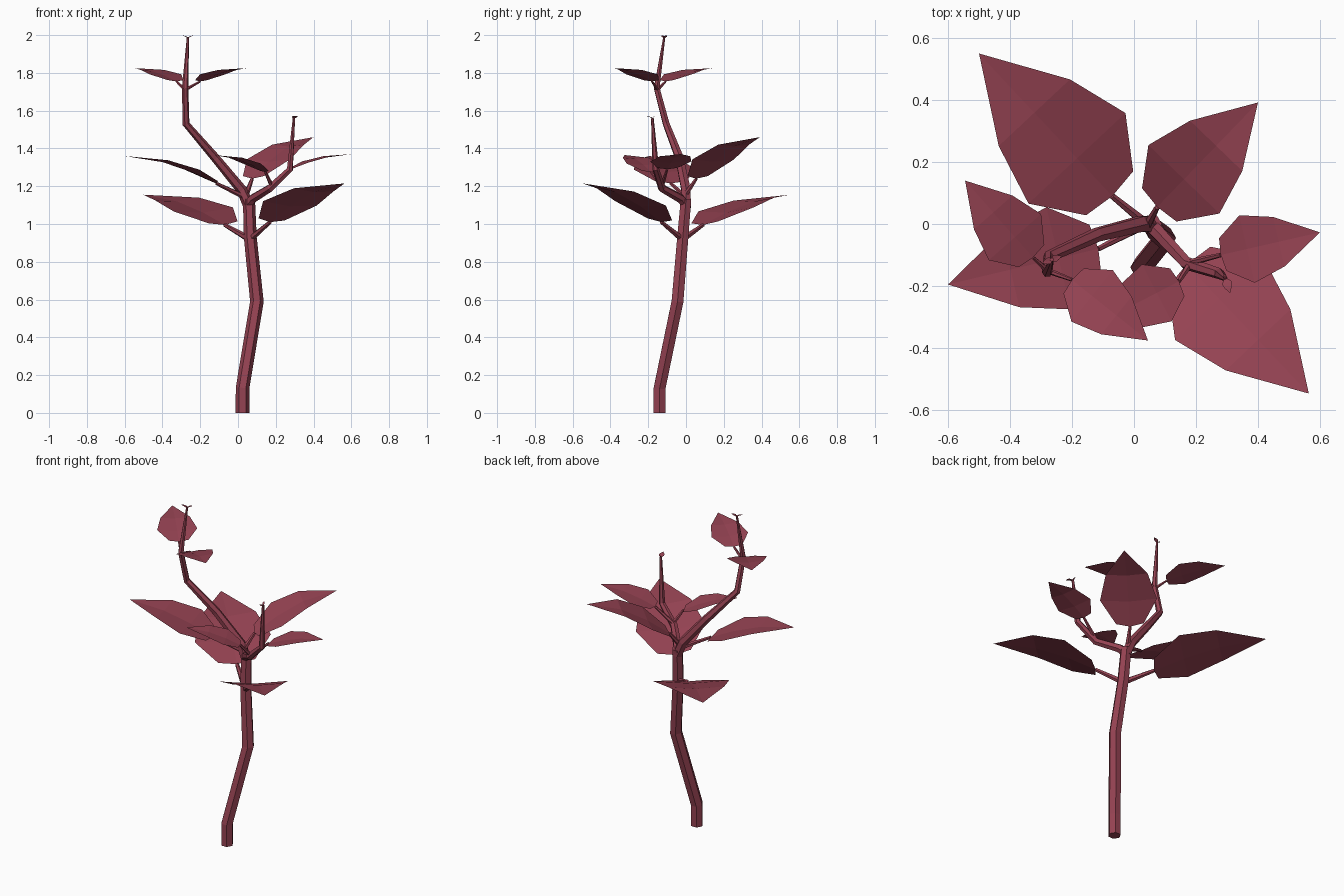
import bpy, bmesh, math
from mathutils import Vector

if "Cube" in bpy.data.objects:
    bpy.data.objects.remove(bpy.data.objects["Cube"])

mat = bpy.data.materials.new("dark_red_plant")
mat.diffuse_color = (0.30, 0.055, 0.085, 1)
mat.use_nodes = True
mat.node_tree.nodes["Principled BSDF"].inputs["Base Color"].default_value = mat.diffuse_color


def finish(name, bm):
    me = bpy.data.meshes.new(name)
    bm.to_mesh(me)
    bm.free()
    me.materials.append(mat)
    ob = bpy.data.objects.new(name, me)
    bpy.context.collection.objects.link(ob)


def tube(name, path, radii, sides=6):
    """Low-poly tapered tube swept along a few points."""
    pts = [Vector(p) for p in path]
    bm = bmesh.new()
    rings = []
    side = Vector((1, 0, 0))
    for i, p in enumerate(pts):
        d_in = (p - pts[i - 1]).normalized() if i else Vector()
        d_out = (pts[i + 1] - p).normalized() if i < len(pts) - 1 else Vector()
        d = (d_in + d_out).normalized()
        if i == 0 and abs(d.x) > 0.9:
            side = Vector((0, 0, 1))
        side = (side - d * side.dot(d)).normalized()
        up = d.cross(side)
        rings.append([bm.verts.new(p + radii[i] * (math.cos(a) * side + math.sin(a) * up))
                      for a in (math.tau * k / sides for k in range(sides))])
    for a, b in zip(rings, rings[1:]):
        for k in range(sides):
            n = (k + 1) % sides
            bm.faces.new((a[k], a[n], b[n], b[k]))
    bm.faces.new(rings[0][::-1])
    bm.faces.new(rings[-1])
    finish(name, bm)


# blade outline: (fraction along midrib, half width / length)
OUTLINE = [(0.02, 0.165), (0.265, 0.34), (0.585, 0.25)]


def blade(name, base, tip, roll=0.0):
    """Leaf blade folded along its midrib and arching toward the tip."""
    base, tip = Vector(base), Vector(tip)
    run = Vector((tip.x - base.x, tip.y - base.y, 0))
    length, rise = run.length, tip.z - base.z
    right = Vector((run.y, -run.x, 0)).normalized()
    bm = bmesh.new()

    def point(t, w):
        z = rise * (1 - (1 - t) ** 1.7) + 0.08 * abs(w) * length + roll * w * length
        return bm.verts.new(base + run * t + right * w * length + Vector((0, 0, z)))

    start, end = point(0, 0), point(1, 0)
    mid = [point(t, 0) for t, w in OUTLINE[1:]]
    for s in (1, -1):
        e = [point(t, s * w) for t, w in OUTLINE]
        loops = [(start, e[0], e[1], mid[0]), (mid[0], e[1], e[2], mid[1]), (mid[1], e[2], end)]
        for f in loops:
            bm.faces.new(f if s > 0 else f[::-1])
    finish(name, bm)


# trunk and the two branches
tube("trunk", [(0.024, -0.14, 0), (0.024, -0.14, 0.13), (0.10, -0.045, 0.59),
               (0.065, -0.017, 0.93), (0.058, 0, 1.13)],
     [0.036, 0.036, 0.036, 0.034, 0.032])
tube("left_branch", [(0.06, 0, 1.09), (0.02, 0, 1.18), (-0.12, -0.035, 1.35), (-0.275, -0.105, 1.53),
                     (-0.28, -0.155, 1.72), (-0.265, -0.115, 1.99)],
     [0.030, 0.028, 0.024, 0.019, 0.017, 0.006])
tube("right_branch", [(0.05, 0, 1.10), (0.08, -0.03, 1.135), (0.17, -0.127, 1.19), (0.275, -0.16, 1.29),
                      (0.296, -0.178, 1.56)],
     [0.026, 0.025, 0.022, 0.018, 0.007])

# leaves: name, stalk start, blade base, tip, roll, stalk radius
LEAVES = [
    ("lower_back_leaf", (0.06, -0.015, 0.92), (-0.07, 0.09, 0.995), (-0.50, 0.55, 1.155), 0.05, 0.018),
    ("lower_front_leaf", (0.065, -0.02, 0.92), (0.17, -0.13, 1.01), (0.564, -0.547, 1.215), 0.06, 0.018),
    ("fork_back_leaf", (0.045, 0, 1.16), (0.075, 0.055, 1.24), (0.40, 0.392, 1.46), 0, 0.015),
    ("fork_left_leaf", (0.04, 0, 1.14), (-0.115, -0.08, 1.215), (-0.60, -0.195, 1.36), 0, 0.015),
    ("right_outer_leaf", (0.17, -0.127, 1.20), (0.28, -0.10, 1.29), (0.60, -0.027, 1.37), 0, 0.012),
    ("right_inner_leaf", (0.18, -0.13, 1.20), (0.145, -0.185, 1.275), (-0.125, -0.325, 1.365), 0, 0.012),
    ("top_front_leaf", (-0.28, -0.15, 1.71), (-0.20, -0.18, 1.755), (0.045, -0.376, 1.825), 0, 0.010),
    ("top_back_leaf", (-0.28, -0.15, 1.71), (-0.326, -0.108, 1.755), (-0.545, 0.14, 1.825), 0, 0.010),
]
for name, start, base, tip, roll, r in LEAVES:
    blade(name, base, tip, roll)
    tube(name + "_stalk", [start, base], [r, r * 0.6])

# tiny young leaves at both branch ends
for name, (x, y, z), (dx, dy) in (("left_bud", (-0.265, -0.115, 1.985), (0.032, 0.012)),
                                  ("right_bud", (0.296, -0.178, 1.56), (0.014, -0.045))):
    for s in (1, -1):
        k = 1 if s > 0 or name == "left_bud" else 0.4
        blade(f"{name}_{'a' if s > 0 else 'b'}", (x, y, z),
              (x + s * k * dx, y + s * k * dy, z + 0.013))
